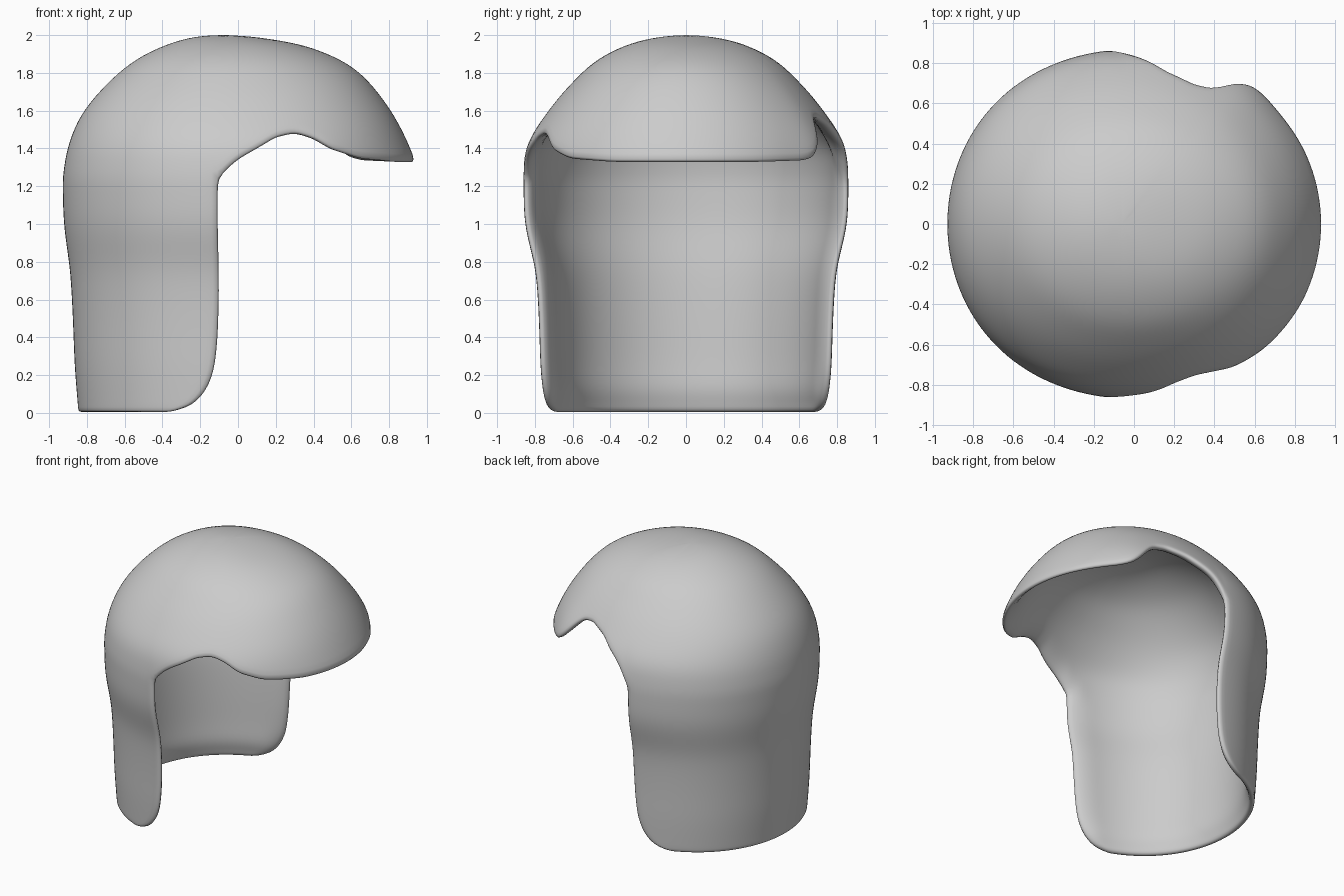
import bpy, bmesh, math

if "Cube" in bpy.data.objects:
    bpy.data.objects.remove(bpy.data.objects["Cube"])

# Dome profiles (radius, z) from crown to brim level
BACK = [(0, 2.0), (.24, 1.982), (.48, 1.895), (.66, 1.768), (.82, 1.59), (.9, 1.41), (.931, 1.23)]
SIDE = [(0, 2.0), (.25, 1.968), (.46, 1.875), (.61, 1.74), (.735, 1.59), (.84, 1.42), (.872, 1.23)]
FRONT = [(0, 2.0), (.29, 1.965), (.48, 1.905), (.64, 1.81), (.77, 1.66), (.872, 1.49), (.962, 1.28)]
# Neck panel radii at z = 1.25, 1.0, ... 0
LOW_BACK = [.93, .922, .89, .875, .865, .845]
LOW_SIDE = [.871, .862, .806, .788, .782, .772]
# Hem height against angle (degrees) and neck panel edge angle against height
HEM = [(-97, 1.24), (-94, 1.29), (-90, 1.345), (-83, 1.405), (-76, 1.465), (-68, 1.492), (-61, 1.46),
       (-55, 1.4), (-44, 1.35), (-25, 1.332), (25, 1.332), (44, 1.34), (50, 1.365), (54, 1.44),
       (59, 1.56), (67, 1.575), (78, 1.53), (90, 1.41), (94, 1.33), (97, 1.24)]
EDGE = [(0, 118), (.03, 110), (.07, 105.5), (.13, 102), (.22, 99.5), (.35, 98), (.6, 97.3), (1.25, 97)]
# Wall thickness fraction against steps from the rim, and against height at the bottom
RIM = [.45, .85, 1]
FOOT = [(0, .45), (.1, .9), (.15, 1)]
NF, NB, ROWS = 64, 36, 16


def lerp_table(tab, x):
    if x <= tab[0][0]:
        return tab[0][1]
    for (a, p), (b, q) in zip(tab, tab[1:]):
        if x <= b:
            return p + (q - p) * (x - a) / (b - a)
    return tab[-1][1]


def spline(vals, t, flat_start=False):
    n = len(vals) - 1
    u = min(max(t, 0), 1) * n
    i = min(int(u), n - 1)
    f = u - i
    p1, p2 = vals[i], vals[i + 1]
    p0 = vals[i - 1] if i else (p2 if flat_start else 2 * p1 - p2)
    p3 = vals[i + 2] if i + 2 <= n else 2 * p2 - p1
    return p1 + .5 * f * (p2 - p0 + f * (2*p0 - 5*p1 + 4*p2 - p3 + f * (3*(p1 - p2) + p3 - p0)))


def diagonal(deg):
    # slight squareness of the plan outline
    return .012 * math.sin(math.radians(2 * deg)) ** 2


def dome(deg, t):
    c = math.cos(math.radians(deg))
    end = FRONT if c > 0 else BACK
    r, z = [spline([s[k] * (1 - c*c) + e[k] * c*c for s, e in zip(SIDE, end)], t, k == 1) for k in (0, 1)]
    # brim corner flares out slightly on the +y side
    return r + diagonal(deg) * t + .03 * t**4 * math.exp(-((deg - 51) / 9) ** 2), z


def hem_t(deg):
    z = lerp_table(HEM, deg)
    lo, hi = 0, 1
    for _ in range(25):
        m = (lo + hi) / 2
        if dome(deg, m)[1] > z:
            lo = m
        else:
            hi = m
    return lo


bm = bmesh.new()
weights = [1]


def vert(deg, r, z, weight, shift=0):
    a = math.radians(deg)
    weights.append(weight)
    return bm.verts.new((r * math.cos(a) + shift, r * math.sin(a), z))


# Crown and brim: columns from crown (set slightly back) to hem
angles = [-97 + 194 * i / NF for i in range(NF)] + [97 + 166 * i / NB for i in range(NB)]
N = len(angles)
top = bm.verts.new((-.06, 0, 2.0))
cols = []
for k, d in enumerate(angles):
    te = hem_t(d)
    col = []
    for j in range(1, ROWS + 1):
        t = te * j / ROWS
        w = RIM[min(ROWS - j, 2)] if k <= NF else 1
        col.append(vert(d, *dome(d, t), w, -.06 * (1 - t) ** 3))
    cols.append(col)
for j in range(N):
    a, b = cols[j], cols[(j + 1) % N]
    bm.faces.new((top, a[0], b[0]))
    for i in range(ROWS - 1):
        bm.faces.new((a[i], a[i + 1], b[i + 1], b[i]))

# Neck panel: hangs from the back columns, corners rounded off
prev = [cols[(NF + k) % N][-1] for k in range(NB + 1)]
for z in [1.17, 1.09, 1.01, .93, .85, .77, .69, .6, .5, .4, .3, .22, .15, .1, .06, .03, .003]:
    e = lerp_table(EDGE, z)
    row = []
    for k in range(NB + 1):
        d = e + (360 - 2 * e) * k / NB
        c2 = math.cos(math.radians(d)) ** 2
        r = spline([s * (1 - c2) + b * c2 for s, b in zip(LOW_SIDE, LOW_BACK)], 1 - z / 1.25)
        w = min(RIM[min(k, NB - k, 2)], lerp_table(FOOT, z))
        row.append(vert(d, r + diagonal(d), z, w))
    for k in range(NB):
        bm.faces.new((prev[k], row[k], row[k + 1], prev[k + 1]))
    prev = row

mesh = bpy.data.meshes.new("hood_shell")
bm.to_mesh(mesh)
bm.free()
hood = bpy.data.objects.new("hood_shell", mesh)
bpy.context.collection.objects.link(hood)
for p in mesh.polygons:
    p.use_smooth = True
group = hood.vertex_groups.new(name="wall")
for i, w in enumerate(weights):
    group.add([i], w, 'REPLACE')

# Wall thickness (thinner at the rim) and soft rim
solid = hood.modifiers.new("thickness", 'SOLIDIFY')
solid.thickness = .072
solid.offset = -1
solid.vertex_group = "wall"
sub = hood.modifiers.new("soften", 'SUBSURF')
sub.levels = sub.render_levels = 1
